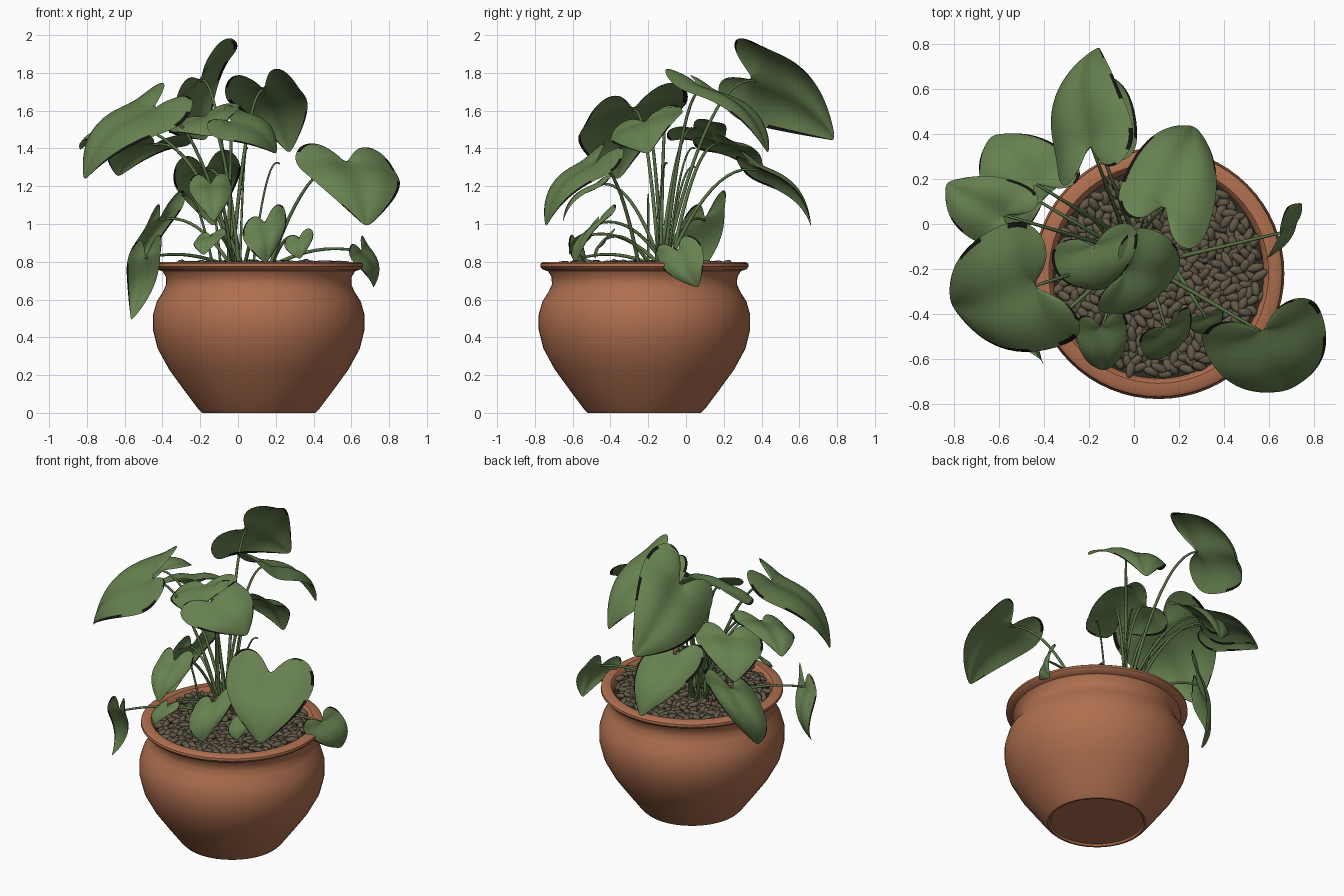
import bpy, bmesh, math, random
from mathutils import Vector, Matrix

random.seed(4)
if "Cube" in bpy.data.objects:
    bpy.data.objects.remove(bpy.data.objects["Cube"], do_unlink=True)

CENTRE = Vector((0.11, -0.22, 0))   # pot axis
ROOT = Vector((-0.01, -0.12, 0.76))  # where the stems gather


def material(name, rgb):
    m = bpy.data.materials.new(name)
    m.use_nodes = True
    colour = (*rgb, 1)
    m.diffuse_color = colour
    bsdf = m.node_tree.nodes["Principled BSDF"]
    bsdf.inputs["Base Color"].default_value = colour
    bsdf.inputs["Roughness"].default_value = 0.8
    return m


TERRACOTTA = material("terracotta", (0.43, 0.16, 0.078))
LEAF = material("leaf green", (0.135, 0.22, 0.08))
EDGE = material("withered edge black", (0.008, 0.007, 0.005))
STEM = material("stem green", (0.1, 0.17, 0.06))
GRAVEL = material("gravel brown", (0.122, 0.1, 0.066))
SOIL = material("dark soil", (0.03, 0.024, 0.016))


def finish(name, bm, *mats):
    mesh = bpy.data.meshes.new(name)
    bm.to_mesh(mesh)
    bm.free()
    for p in mesh.polygons:
        p.use_smooth = True
    for m in mats:
        mesh.materials.append(m)
    ob = bpy.data.objects.new(name, mesh)
    bpy.context.collection.objects.link(ob)
    return ob


def lathe(name, profile, mat, steps=64):
    bm = bmesh.new()
    verts = [bm.verts.new((r, 0, z)) for r, z in profile]
    edges = [bm.edges.new(pair) for pair in zip(verts, verts[1:])]
    bmesh.ops.spin(bm, geom=verts + edges, cent=(0, 0, 0), axis=(0, 0, 1),
                   angle=math.tau, steps=steps)
    bmesh.ops.remove_doubles(bm, verts=bm.verts, dist=0.0005)
    bmesh.ops.recalc_face_normals(bm, faces=bm.faces)
    ob = finish(name, bm, mat)
    ob.location = CENTRE
    bpy.ops.object.select_all(action='DESELECT')
    bpy.context.view_layer.objects.active = ob
    ob.select_set(True)
    bpy.ops.object.shade_smooth_by_angle(angle=math.radians(40))


# Pot: shallow foot, round belly, neck, rolled rim and inner wall
lathe("pot", [(0, 0.012), (0.28, 0.012), (0.288, 0), (0.3, 0), (0.32, 0.02),
              (0.395, 0.12), (0.475, 0.23), (0.535, 0.34), (0.56, 0.44),
              (0.56, 0.52), (0.54, 0.59), (0.508, 0.64), (0.49, 0.68),
              (0.492, 0.72), (0.51, 0.75), (0.54, 0.76), (0.552, 0.775),
              (0.55, 0.79), (0.535, 0.8), (0.49, 0.8), (0.475, 0.785),
              (0.465, 0.74), (0.45, 0.7)], TERRACOTTA)
lathe("soil", [(0, 0.765), (0.47, 0.755)], SOIL)

# Gravel: flattened pebbles spread in a sunflower pattern
bm = bmesh.new()
COUNT = 480
for i in range(COUNT):
    r = 0.455 * math.sqrt((i + 0.5) / COUNT)
    a = i * math.pi * (3 - math.sqrt(5))
    place = Matrix.Translation(CENTRE + Vector((r * math.cos(a), r * math.sin(a),
                                                random.uniform(0.765, 0.79))))
    turn = (Matrix.Rotation(random.uniform(0, math.tau), 4, 'Z')
            @ Matrix.Rotation(random.uniform(-0.5, 0.5), 4, 'Y'))
    size = Matrix.Diagonal((random.uniform(0.033, 0.045), 0.02, 0.017, 1))
    bmesh.ops.create_icosphere(bm, subdivisions=2, radius=1,
                               matrix=place @ turn @ size)
finish("gravel", bm, GRAVEL)


def stem(name, start, end, radius=0.009):
    """A stem that rises steeply and arches over to its end."""
    bend = start.lerp(end, 0.5)
    bend.z = end.z + 0.06
    curve = bpy.data.curves.new(name, 'CURVE')
    curve.dimensions = '3D'
    curve.bevel_depth = radius
    curve.bevel_resolution = 2
    curve.use_fill_caps = True
    spline = curve.splines.new('POLY')
    n = 12
    spline.points.add(n)
    for i, p in enumerate(spline.points):
        t = i / n
        p.co = (*start.lerp(bend, t).lerp(bend.lerp(end, t), t), 1)
        p.radius = 1.2 - 0.5 * t
    spline.use_smooth = True
    curve.materials.append(STEM)
    ob = bpy.data.objects.new(name, curve)
    bpy.context.collection.objects.link(ob)


# Half outline of a heart-shaped leaf: across, along (notch to tip)
HEART = [(0, 0), (0.15, -0.5), (0.4, -1.05), (0.75, -1.15), (1.02, -0.7),
         (1.1, 0), (1.04, 0.28), (0.82, 0.56), (0.5, 0.79), (0.18, 0.96), (0, 1.04)]
COLUMNS = [-1, -0.98, -0.67, -0.33, 0, 0.33, 0.67, 0.98, 1]


def leaf(name, tip, lobe_a, lobe_b, root=ROOT):
    """Heart leaf spanned by its tip and two lobes, with its own stem."""
    tip, lobe_a, lobe_b = Vector(tip), Vector(lobe_a), Vector(lobe_b)
    middle = (lobe_a + lobe_b) / 2
    base = middle.lerp(tip, 0.24)
    side = (lobe_b - lobe_a) / 1.7
    normal = side.cross(tip - middle).normalized()
    if normal.z < 0:
        side, normal = -side, -normal
    length = (tip - middle).length
    bm = bmesh.new()
    rows = []
    for u, v in HEART:
        spine = max(v, 0) * 0.97
        row = []
        for f in COLUMNS:
            along = spine + (v - spine) * abs(f)
            p = base + side * u * f
            p += (tip - base) * along if along > 0 else (base - middle) * along
            arch = 0.13 * max(0, along) * (1 - along) * 4 - 0.05 * (u * f) ** 2
            crease = 0.05 * math.sin(abs(f) * math.pi) * u
            row.append(bm.verts.new(p + normal * length * (arch + crease)))
        rows.append(row)
    last = len(COLUMNS) - 2
    for k, (low, high) in enumerate(zip(rows, rows[1:])):
        for i in range(last + 1):
            face = bm.faces.new((low[i], low[i + 1], high[i + 1], high[i]))
            # withered patches along the rim, always near the tip
            if i in (0, last) and (k > 7 or random.random() < 0.5):
                face.material_index = 1
    bmesh.ops.remove_doubles(bm, verts=bm.verts, dist=0.0003)
    bmesh.ops.recalc_face_normals(bm, faces=bm.faces)
    ob = finish(name, bm, LEAF, EDGE)
    soften = ob.modifiers.new("soften", 'SUBSURF')
    soften.levels = soften.render_levels = 2
    wobble = Vector((random.uniform(-0.05, 0.05), random.uniform(-0.05, 0.05), 0))
    stem(name + "_stem", root + wobble, base)


# Tall leaves at the back
leaf("top_leaf", (-0.17, 0.78, 1.46), (-0.34, 0.18, 1.7), (-0.07, 0.29, 2))
leaf("back_leaf", (0.27, 0.43, 1.39), (-0.05, 0.07, 1.78), (0.25, -0.1, 1.83))
leaf("low_back_leaf", (-0.13, 0.66, 1), (-0.32, 0.28, 1.35), (-0.04, 0.3, 1.4))
leaf("back_side_leaf", (-0.63, 0.39, 1.26), (-0.53, 0.04, 1.46), (-0.25, 0.2, 1.48))

# Leaves reaching to the sides
leaf("large_side_leaf", (-0.81, -0.36, 1.25), (-0.44, -0.04, 1.76), (-0.25, -0.47, 1.66))
leaf("outer_side_leaf", (-0.83, 0.18, 1.4), (-0.6, -0.1, 1.5), (-0.43, 0.1, 1.57))
leaf("low_side_leaf", (-0.53, 0.01, 0.67), (-0.46, 0.03, 1.08), (-0.3, 0.22, 1.18))

# Leaves near the middle
leaf("centre_leaf", (0.2, -0.2, 1.38), (-0.16, -0.37, 1.53), (-0.04, -0.07, 1.64))
leaf("upper_centre_leaf", (-0.14, -0.29, 1.47), (-0.34, -0.09, 1.54), (-0.04, 0, 1.65))
leaf("front_leaf", (-0.13, -0.65, 1.02), (-0.24, -0.42, 1.26), (-0.06, -0.4, 1.27))
leaf("low_front_leaf", (0.15, -0.58, 0.8), (0.05, -0.49, 1.02), (0.23, -0.38, 1.11))

# Large drooping leaf and small leaves around the rim
FRONT = Vector((0.18, -0.2, 0.76))
leaf("large_front_leaf", (0.68, -0.74, 1), (0.34, -0.47, 1.43), (0.75, -0.34, 1.4), FRONT)
leaf("rim_leaf", (0.72, 0.06, 0.67), (0.6, -0.16, 0.88), (0.67, 0.02, 0.94), FRONT)
leaf("small_front_leaf", (0.33, -0.48, 0.82), (0.26, -0.42, 0.93), (0.38, -0.38, 0.98), FRONT)
leaf("hanging_leaf", (-0.56, -0.52, 0.5), (-0.54, -0.54, 0.9), (-0.4, -0.6, 0.94))
leaf("small_side_leaf", (-0.18, -0.62, 0.84), (-0.2, -0.5, 0.95), (-0.07, -0.52, 0.98))

# Thin new shoots
for x, y, z in [(0.22, -0.1, 1.32), (-0.2, 0.05, 1.3), (-0.3, -0.2, 1.15), (0.05, 0.05, 1.4)]:
    stem("shoot", ROOT + Vector((x, y, 0)) * 0.4, Vector((x, y, z)), 0.006)
